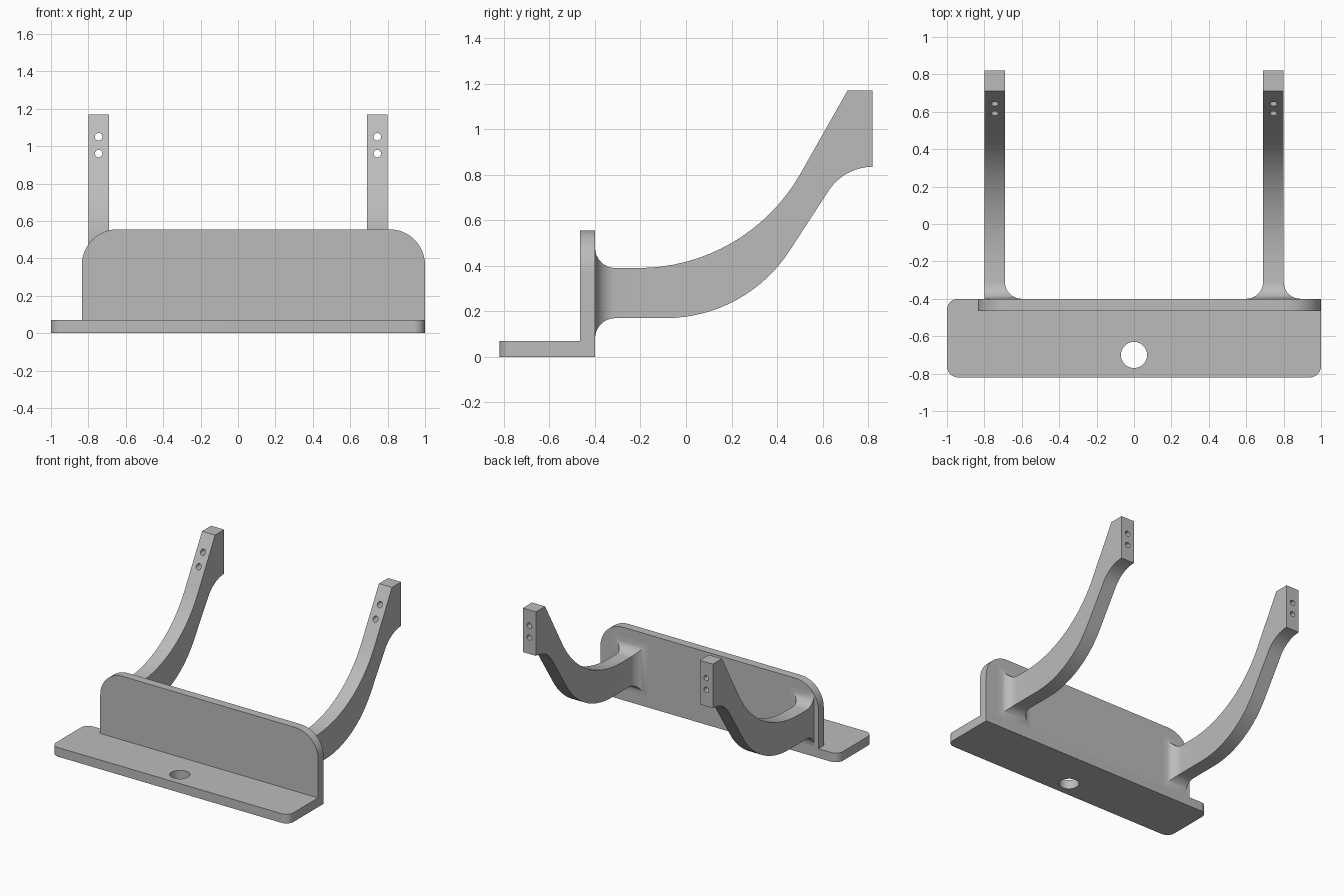
import bpy
import bmesh
from math import sin, cos, pi, radians, sqrt
from mathutils import Vector, Matrix

cube = bpy.data.objects.get("Cube")
if cube:
    bpy.data.objects.remove(cube, do_unlink=True)

grey = bpy.data.materials.new("matte grey")
grey.use_nodes = True
grey.diffuse_color = (0.5, 0.5, 0.5, 1)
grey.node_tree.nodes["Principled BSDF"].inputs["Base Color"].default_value = (0.5, 0.5, 0.5, 1)


def make_object(name, bm):
    bmesh.ops.recalc_face_normals(bm, faces=bm.faces)
    mesh = bpy.data.meshes.new(name)
    bm.to_mesh(mesh)
    bm.free()
    mesh.materials.append(grey)
    obj = bpy.data.objects.new(name, mesh)
    bpy.context.collection.objects.link(obj)
    return obj


def activate(obj):
    bpy.ops.object.select_all(action='DESELECT')
    obj.select_set(True)
    bpy.context.view_layer.objects.active = obj


def smooth(obj):
    activate(obj)
    bpy.ops.object.shade_smooth_by_angle(angle=radians(30))


def drill(obj, centre, radius, depth, tilt=0):
    """Cut a round hole through the object."""
    bm = bmesh.new()
    place = Matrix.Translation(centre) @ Matrix.Rotation(tilt, 4, 'X')
    bmesh.ops.create_cone(bm, cap_ends=True, segments=32, radius1=radius,
                          radius2=radius, depth=depth, matrix=place)
    cutter = make_object("hole_cutter", bm)
    cutter.hide_render = True
    mod = obj.modifiers.new("hole", 'BOOLEAN')
    mod.operation = 'DIFFERENCE'
    mod.solver = 'EXACT'
    mod.object = cutter
    activate(obj)
    bpy.ops.object.modifier_apply(modifier=mod.name)
    bpy.data.objects.remove(cutter, do_unlink=True)


def arc(cy, cz, r, start, end, n):
    """Points on an arc, angles in degrees."""
    steps = [radians(start + (end - start) * i / (n - 1)) for i in range(n)]
    return [(cy + r * cos(a), cz + r * sin(a)) for a in steps]


def plate(name, lo, hi, radii, to_3d, push):
    """Extruded rectangle; radii run anticlockwise from the upper right corner."""
    corners = [(hi[0], hi[1]), (lo[0], hi[1]), (lo[0], lo[1]), (hi[0], lo[1])]
    signs = [(-1, -1), (1, -1), (1, 1), (-1, 1)]
    outline = []
    for i, ((u, v), (su, sv), r) in enumerate(zip(corners, signs, radii)):
        if r:
            outline += arc(u + su * r, v + sv * r, r, 90 * i, 90 * i + 90, 13)
        else:
            outline.append((u, v))
    bm = bmesh.new()
    face = bm.faces.new([bm.verts.new(to_3d(u, v)) for u, v in outline])
    grown = bmesh.ops.extrude_face_region(bm, geom=[face])["geom"]
    moved = [g for g in grown if isinstance(g, bmesh.types.BMVert)]
    bmesh.ops.translate(bm, verts=moved, vec=Vector(push))
    return make_object(name, bm)


# Flat foot with rounded corners and a mounting hole
BASE_TOP, WALL_BACK = 0.07, -0.40
base = plate("base_plate", (-1, -0.82), (1, WALL_BACK), (0, 0.06, 0.06, 0.06),
             lambda u, v: (u, v, 0), (0, 0, BASE_TOP))
drill(base, (0, -0.70, 0), 0.07, 0.5)
smooth(base)

# Upright wall with rounded top corners
wall = plate("upright_wall", (-0.835, BASE_TOP), (1, 0.555), (0.19, 0.19, 0, 0),
             lambda u, v: (u, WALL_BACK, v), (0, -0.065, 0))
smooth(wall)

# Arm side profile: upper and lower edges with equal point counts
FILLET = 0.09
ARM_TOP, ARM_LOW = 0.39, 0.17
tip, peak = (0.82, 1.17), (0.71, 1.17)
upper = arc(-0.21, ARM_TOP + 0.82, 0.82, -90, -30, 17)
knee = upper[-1]
upper += [(knee[0] + (peak[0] - knee[0]) * i / 9,
           knee[1] + (peak[1] - knee[1]) * i / 9) for i in range(1, 10)] + [tip]
lower = arc(-0.09, ARM_LOW + 0.65, 0.65, -90, -32, 17)
lower += arc(0.82, 0.835 - 0.23, 0.23, 148, 90, 10)


def arm(name, x0, x1, flare0, flare1):
    """Loft rectangles from the flared root to the tip."""
    rings = []
    for i in range(9):
        a = pi / 2 * i / 8
        y = WALL_BACK + FILLET * (1 - cos(a))
        d = FILLET * (1 - sin(a))
        rings.append((x0 - d * flare0, x1 + d * flare1,
                      (y, ARM_TOP + d), (y, ARM_LOW - d)))
    rings += [(x0, x1, t, b) for t, b in zip(upper, lower)]
    bm = bmesh.new()
    loops = []
    for a, b, t, l in rings:
        loops.append([bm.verts.new(p) for p in
                      ((a, *t), (b, *t), (b, *l), (a, *l))])
    for p, q in zip(loops, loops[1:]):
        for k in range(4):
            n = (k + 1) % 4
            bm.faces.new((p[k], p[n], q[n], q[k]))
    bm.faces.new(loops[0])
    bm.faces.new(loops[-1])
    obj = make_object(name, bm)
    # Pair of screw holes near the tip
    for z in (0.96, 1.05):
        drill(obj, ((x0 + x1) / 2, 0.7, z), 0.02, 0.6, pi / 2)
    smooth(obj)


arm("right_arm", -0.80, -0.69, 0, 1)
arm("left_arm", 0.69, 0.80, 1, 1)
